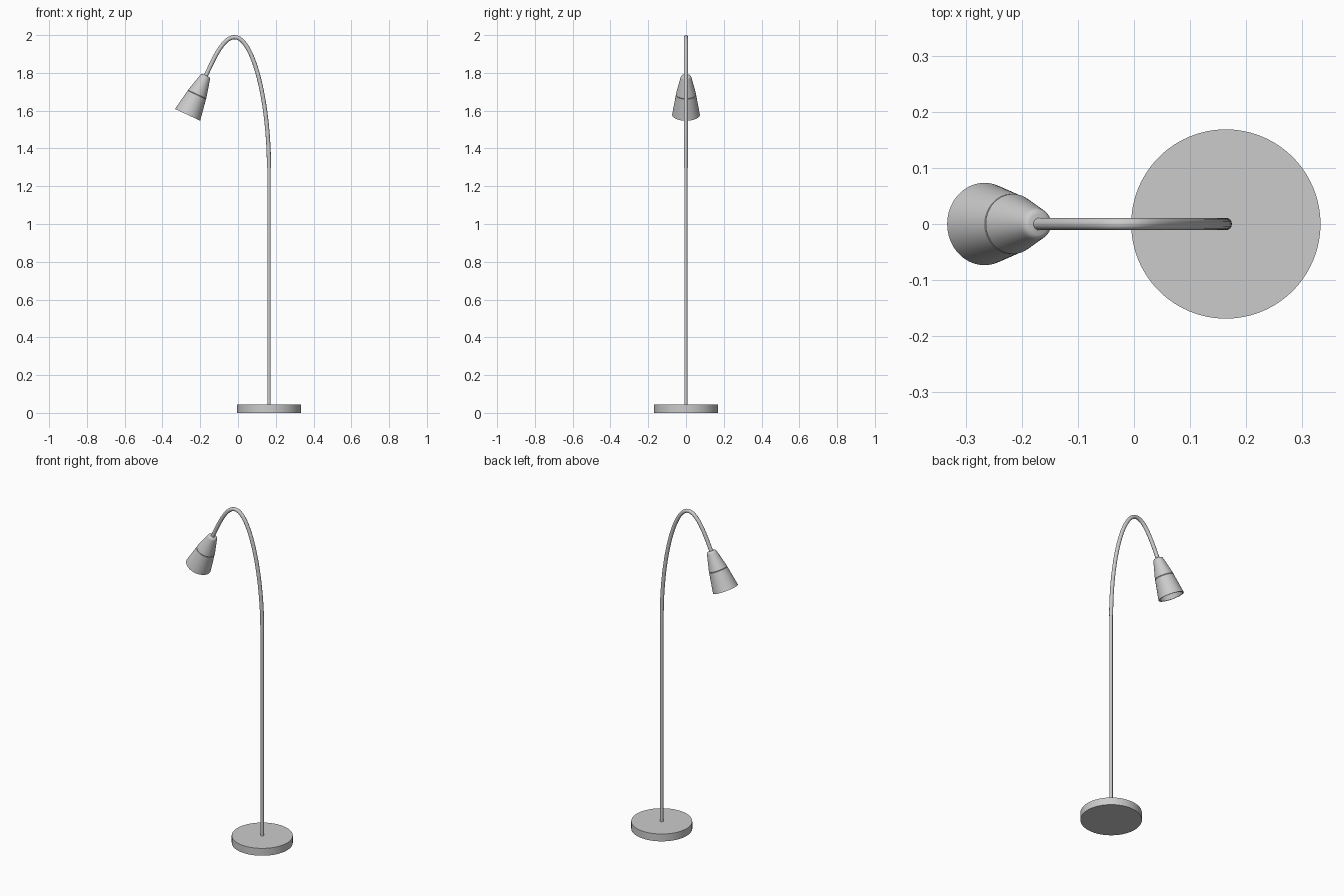
import bpy, math
from mathutils import Vector

if "Cube" in bpy.data.objects:
    bpy.data.objects.remove(bpy.data.objects["Cube"])

POLE_X = 0.164
TILT = math.radians(25)


def lathe(name, profile, segments=64, closed=False):
    """Revolve (radius, height) points about z; radius 0 makes a pole point."""
    verts, faces, rings = [], [], []
    for r, z in profile:
        n = 1 if r == 0 else segments
        rings.append(list(range(len(verts), len(verts) + n)))
        for i in range(n):
            a = 2 * math.pi * i / segments
            verts.append((r * math.cos(a), r * math.sin(a), z))
    for a, b in zip(rings, rings[1:]):
        for i in range(segments):
            j = (i + 1) % segments
            if len(a) == 1:
                faces.append((a[0], b[j], b[i]))
            elif len(b) == 1:
                faces.append((a[i], a[j], b[0]))
            else:
                faces.append((a[i], a[j], b[j], b[i]))
    mesh = bpy.data.meshes.new(name)
    mesh.from_pydata(verts, [], faces)
    obj = bpy.data.objects.new(name, mesh)
    bpy.context.collection.objects.link(obj)
    return smooth(obj)


def smooth(obj):
    bpy.ops.object.select_all(action='DESELECT')
    obj.select_set(True)
    bpy.context.view_layer.objects.active = obj
    if obj.type == 'CURVE':
        bpy.ops.object.convert(target='MESH')
        obj = bpy.context.object
    bpy.ops.object.shade_smooth_by_angle(angle=math.radians(30))
    return obj


# Round base
base = lathe("base", [(0, 0), (0.169, 0), (0.169, 0.045), (0, 0.045)], 96)
base.location.x = POLE_X

# Straight pole, slightly thinner than the arm
pole = lathe("pole", [(0, 0.04), (0.009, 0.04), (0.009, 1.31), (0, 1.31)], 32)
pole.location.x = POLE_X

# Curved gooseneck arm: (left handle, point, right handle) in x, z
curve = bpy.data.curves.new("gooseneck_arm", 'CURVE')
curve.dimensions = '3D'
curve.bevel_depth = 0.011
curve.bevel_resolution = 6
curve.resolution_u = 24
curve.use_fill_caps = True
path = [((0.164, 1.2), (0.164, 1.296), (0.164, 1.65)),
        ((0.08, 1.989), (-0.018, 1.989), (-0.08, 1.989)),
        ((-0.13, 1.871), (-0.172, 1.781), (-0.19, 1.74))]
spline = curve.splines.new('BEZIER')
spline.bezier_points.add(len(path) - 1)
for p, (l, c, r) in zip(spline.bezier_points, path):
    p.handle_left_type = p.handle_right_type = 'FREE'
    p.handle_left = (l[0], 0, l[1])
    p.co = (c[0], 0, c[1])
    p.handle_right = (r[0], 0, r[1])
arm = bpy.data.objects.new("gooseneck_arm", curve)
bpy.context.collection.objects.link(arm)
smooth(arm)

# Lamp head: hollow lower shade and closed upper socket cover
shade = lathe("lamp_shade", [
    (0, 0.112), (0.046, 0.112), (0.066, 0.0), (0.0735, 0.0),
    (0.0535, 0.116), (0.051, 0.118), (0, 0.118)])
cover = lathe("socket_cover", [
    (0, 0.117), (0.052, 0.117), (0.0535, 0.120), (0.0295, 0.215),
    (0.0275, 0.222), (0.024, 0.227), (0.019, 0.2295), (0, 0.230)])
for part in (shade, cover):
    part.location = Vector((-0.267, 0, 1.578))
    part.rotation_euler.y = TILT
